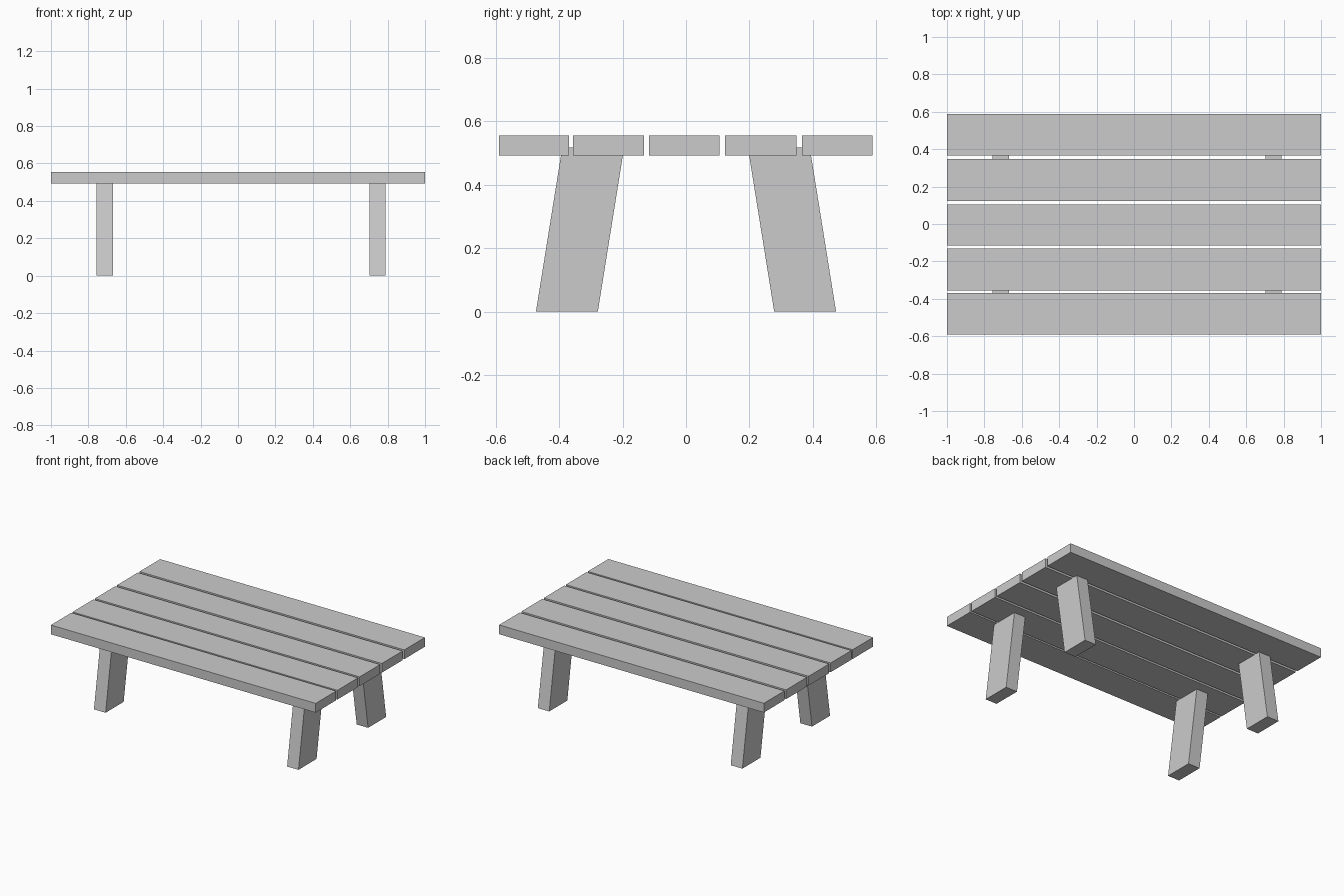
import bpy

if "Cube" in bpy.data.objects:
    bpy.data.objects.remove(bpy.data.objects["Cube"])

PLANK_BOTTOM, PLANK_TOP = 0.492, 0.555
LEG_TOP = 0.518


def make_prism(name, bottom, top):
    """Six-sided solid between two rectangles (x0, x1, y0, y1, z)."""
    verts = []
    for x0, x1, y0, y1, z in (bottom, top):
        verts += [(x0, y0, z), (x1, y0, z), (x1, y1, z), (x0, y1, z)]
    faces = [(3, 2, 1, 0), (4, 5, 6, 7)]
    faces += [(i, (i + 1) % 4, (i + 1) % 4 + 4, i + 4) for i in range(4)]
    mesh = bpy.data.meshes.new(name)
    mesh.from_pydata(verts, [], faces)
    obj = bpy.data.objects.new(name, mesh)
    bpy.context.collection.objects.link(obj)
    return obj


# Table top: five parallel planks with narrow gaps
planks = [(-0.59, -0.369), (-0.356, -0.132), (-0.116, 0.105),
          (0.123, 0.348), (0.366, 0.588)]
for i, (y0, y1) in enumerate(planks):
    make_prism(f"plank_{i + 1}", (-1, 1, y0, y1, PLANK_BOTTOM),
               (-1, 1, y0, y1, PLANK_TOP))

# Legs: slanted boards splayed outward, tops sunk into the planks
for side, x0, x1 in (("left", -0.757, -0.669), ("right", 0.702, 0.788)):
    for end, s in (("front", -1), ("back", 1)):
        foot = sorted((s * 0.278, s * 0.473))
        head = sorted((s * 0.195, s * 0.39))
        make_prism(f"{end}_{side}_leg", (x0, x1, *foot, 0.0),
                   (x0, x1, *head, LEG_TOP))
